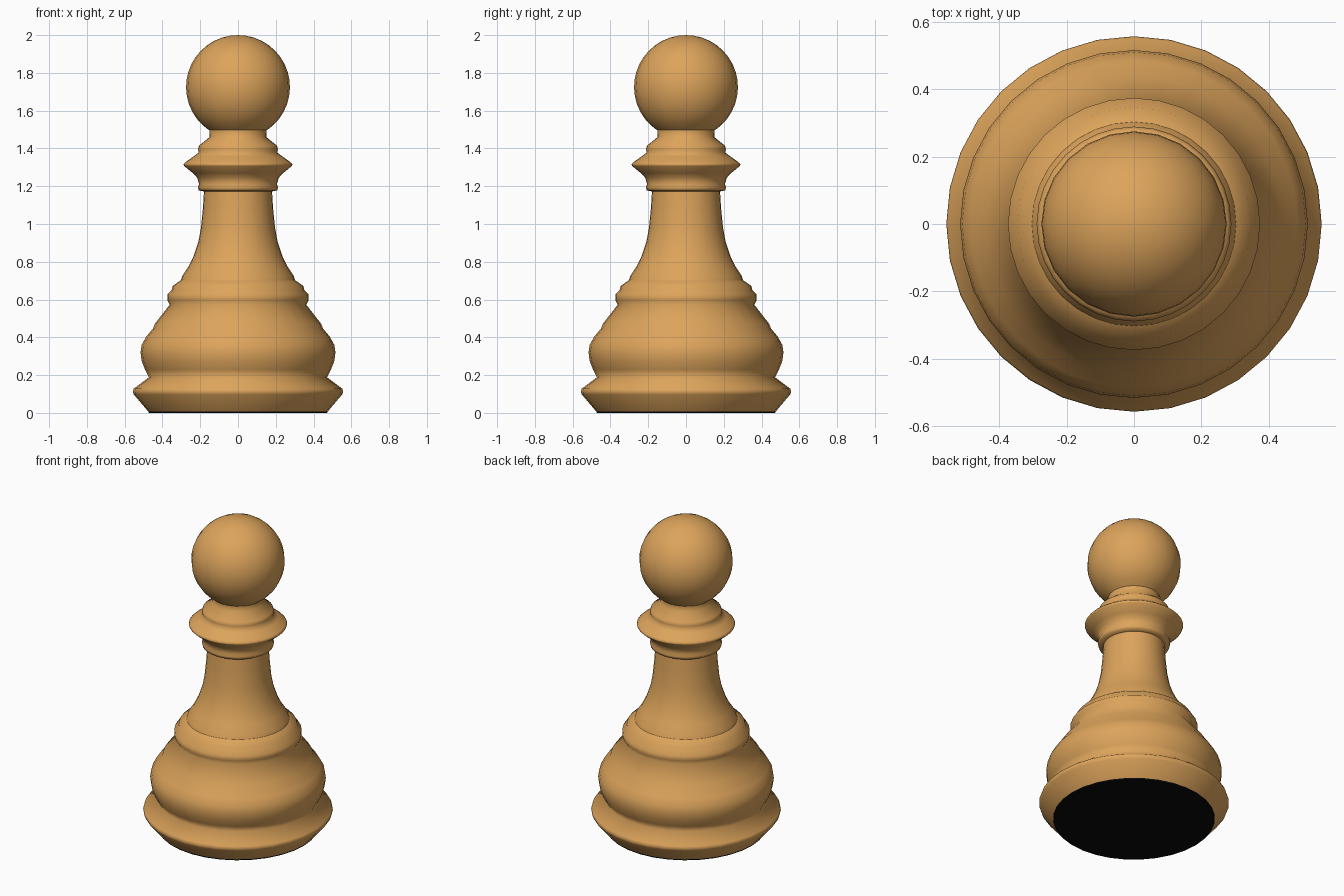
import bpy, bmesh, math

if "Cube" in bpy.data.objects:
    bpy.data.objects.remove(bpy.data.objects["Cube"])


def make_material(name, rgb):
    mat = bpy.data.materials.new(name)
    mat.diffuse_color = (*rgb, 1.0)
    mat.use_nodes = True
    mat.node_tree.nodes["Principled BSDF"].inputs["Base Color"].default_value = mat.diffuse_color
    return mat


wood = make_material("warm wood", (0.72, 0.37, 0.105))
felt = make_material("black felt", (0.003, 0.003, 0.003))


def lathe(name, profile, mat, sides=32, sharp=50):
    """Revolve a (radius, height) profile around z; zero radii become poles."""
    bm = bmesh.new()
    rings = []
    for r, z in profile:
        if r == 0:
            rings.append([bm.verts.new((0, 0, z))] * sides)
        else:
            rings.append([bm.verts.new((r * math.cos(math.tau * i / sides),
                                        r * math.sin(math.tau * i / sides), z))
                          for i in range(sides)])
    for low, high in zip(rings, rings[1:]):
        for i in range(sides):
            j = (i + 1) % sides
            corners = list(dict.fromkeys((low[i], low[j], high[j], high[i])))
            bm.faces.new(corners)
    mesh = bpy.data.meshes.new(name)
    bm.to_mesh(mesh)
    bm.free()
    mesh.materials.append(mat)
    obj = bpy.data.objects.new(name, mesh)
    bpy.context.collection.objects.link(obj)
    mesh.shade_smooth()
    mesh.set_sharp_from_angle(angle=math.radians(sharp))
    return obj


# Black pad under the foot
lathe("base_pad", [(0, 0), (0.472, 0), (0.476, 0.008)], felt)

# Foot, bell-shaped base and stepped ring
lathe("base", [
    (0.476, 0.008), (0.552, 0.098), (0.557, 0.112), (0.552, 0.128),
    (0.472, 0.188), (0.492, 0.228), (0.51, 0.275), (0.516, 0.32),
    (0.51, 0.36), (0.485, 0.405), (0.45, 0.447), (0.44, 0.472),
    (0.362, 0.572), (0.374, 0.598), (0.374, 0.628), (0.352, 0.648),
    (0.346, 0.672), (0.303, 0.702)], wood, sharp=80)

# Tapered stem
lathe("stem", [
    (0.303, 0.702), (0.295, 0.725), (0.262, 0.775), (0.235, 0.83),
    (0.21, 0.905), (0.196, 0.98), (0.186, 1.08), (0.18, 1.175)], wood)

# Collar with the wide pointed rim and neck
lathe("collar", [
    (0.178, 1.172), (0.208, 1.178), (0.212, 1.195), (0.206, 1.21),
    (0.216, 1.245), (0.24, 1.27), (0.285, 1.307), (0.289, 1.316),
    (0.28, 1.326), (0.235, 1.358), (0.208, 1.378), (0.212, 1.395),
    (0.206, 1.415), (0.15, 1.46), (0.152, 1.49), (0.15, 1.51)],
    wood, sharp=80)

# Round head
R, CENTRE, STEPS = 0.275, 1.725, 16
start = -math.radians(56)
head = [(R * math.cos(a), CENTRE + R * math.sin(a))
        for a in (start + (math.pi / 2 - start) * k / STEPS for k in range(STEPS))]
lathe("head", head + [(0, CENTRE + R)], wood, sides=24)
